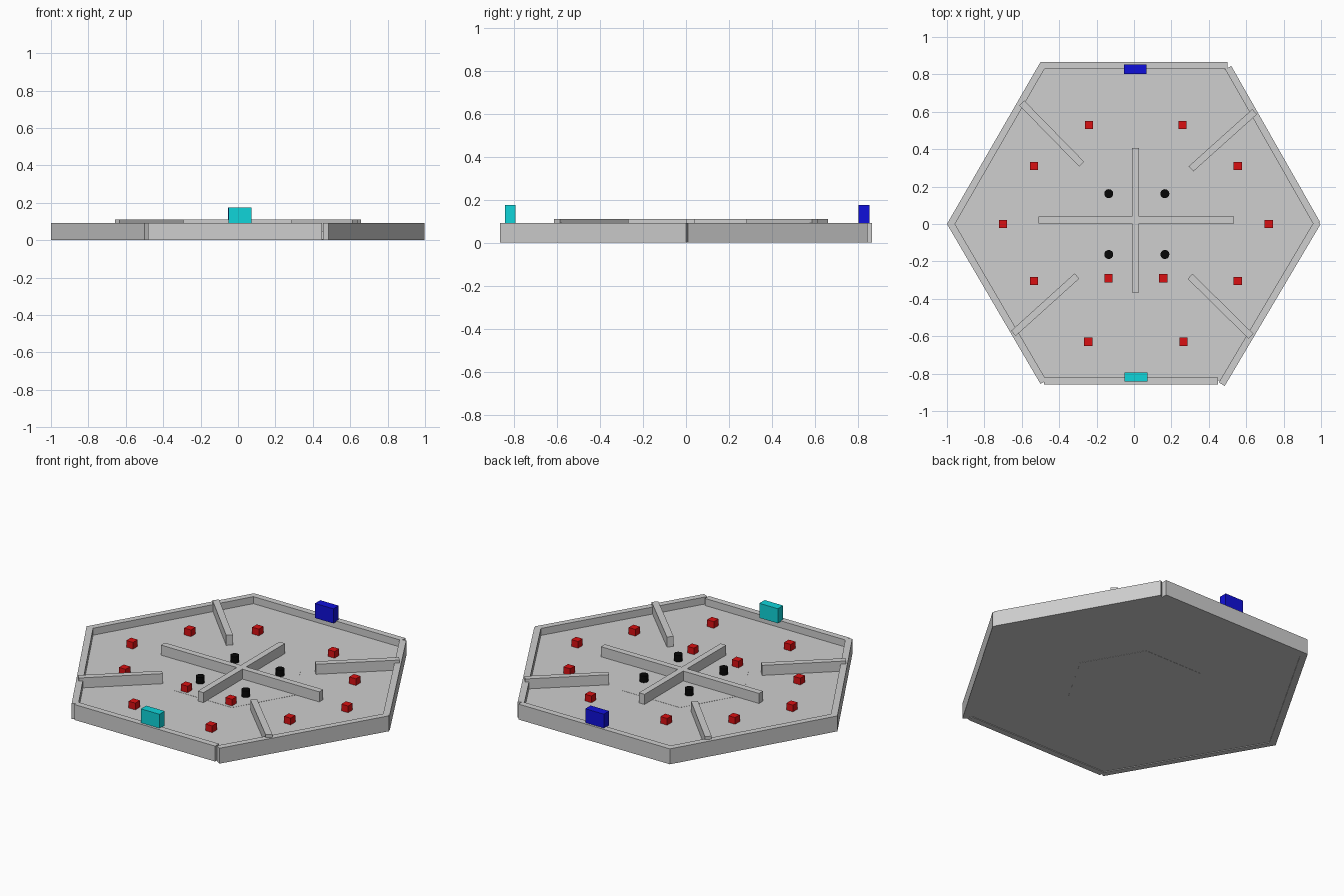
import bpy
from math import atan2, hypot
from mathutils import Vector

default = bpy.data.objects.get("Cube")
if default:
    bpy.data.objects.remove(default, do_unlink=True)


def material(name, r, g, b):
    m = bpy.data.materials.new(name)
    m.use_nodes = True
    m.diffuse_color = (r, g, b, 1)
    bsdf = next(n for n in m.node_tree.nodes if n.type == "BSDF_PRINCIPLED")
    bsdf.inputs["Base Color"].default_value = (r, g, b, 1)
    return m


GREY = material("light grey", 0.62, 0.62, 0.62)
RED = material("red", 0.70, 0.005, 0.006)
BLUE = material("blue", 0.005, 0.005, 0.70)
CYAN = material("cyan", 0.005, 0.66, 0.70)
BLACK = material("black", 0.002, 0.002, 0.002)

FLOOR_TOP, WALL_TOP, BARRIER_TOP = 0.05, 0.092, 0.11
THICK = 0.037


def finish(name, mat):
    ob = bpy.context.object
    ob.name = name
    ob.data.materials.append(mat)
    return ob


def box(name, mat, center, size, z0, z1, angle=0):
    """Upright box with a footprint center and size, between two heights."""
    bpy.ops.mesh.primitive_cube_add(
        size=1, location=(center[0], center[1], (z0 + z1) / 2), rotation=(0, 0, angle))
    ob = finish(name, mat)
    ob.scale = (size[0], size[1], z1 - z0)
    return ob


def beam(name, a, b, z0, z1, inset=0.0):
    """Box running from a to b, shifted to the left of its direction by inset."""
    a, b = Vector(a), Vector(b)
    d = b - a
    side = Vector((-d.y, d.x)).normalized()
    return box(name, GREY, (a + b) / 2 + side * inset,
               (hypot(d.x, d.y), THICK), z0, z1, atan2(d.y, d.x))


def prism(name, mat, sides, radius, center, z0, z1):
    bpy.ops.mesh.primitive_cylinder_add(
        vertices=sides, radius=radius, depth=z1 - z0,
        location=(center[0], center[1], (z0 + z1) / 2))
    return finish(name, mat)


# Hexagonal floor with a smaller center panel, corners pointing along x
for name, radius, z0, z1 in (("floor", 0.965, 0.004, FLOOR_TOP),
                             ("center_panel", 0.38, 0.003, FLOOR_TOP + 0.001)):
    ob = prism(name, GREY, 6, radius, (0, 0), z0, z1)
    ob.rotation_euler.z = atan2(1, 0)

# Perimeter walls, given by their outer edges counterclockwise
walls = {
    "front_wall": ((-0.48, -0.858), (0.45, -0.858)),
    "front_left_wall": ((0.485, -0.866), (0.998, 0.0)),
    "back_left_wall": ((0.995, 0.01), (0.52, 0.845)),
    "back_wall": ((0.50, 0.866), (-0.50, 0.866)),
    "back_right_wall": ((-0.50, 0.866), (-1.0, 0.0)),
    "front_right_wall": ((-1.0, 0.0), (-0.50, -0.855)),
}
for name, (a, b) in walls.items():
    beam(name, a, b, 0, WALL_TOP, THICK / 2)

# Diagonal barriers running inward from the walls
barriers = {
    "back_right_barrier": ((-0.60, 0.647), (-0.28, 0.32)),
    "back_left_barrier": ((0.645, 0.60), (0.305, 0.295)),
    "front_right_barrier": ((-0.645, -0.585), (-0.305, -0.278)),
    "front_left_barrier": ((0.625, -0.60), (0.30, -0.28)),
}
for name, (a, b) in barriers.items():
    beam(name, a, b, FLOOR_TOP - 0.005, BARRIER_TOP)

# Central cross
beam("cross_long_bar", (-0.51, 0.021), (0.535, 0.021), FLOOR_TOP - 0.005, BARRIER_TOP)
beam("cross_short_bar", (0.009, -0.365), (0.009, 0.405), FLOOR_TOP - 0.005, BARRIER_TOP)

# Red cubes, in mirrored pairs about a slightly offset axis
AXIS = 0.01
for half, y in ((0.25, 0.53), (0.545, 0.31), (0.71, 0.0),
                (0.545, -0.305), (0.147, -0.29), (0.254, -0.63)):
    for s in (-1, 1):
        box("red_cube", RED, (AXIS + s * half, y), (0.044, 0.044), FLOOR_TOP, 0.09)

# Black pucks around the cross
for x in (-0.135, 0.165):
    for y in (-0.163, 0.162):
        puck = prism("black_puck", BLACK, 24, 0.024, (x, y), FLOOR_TOP, 0.09)
        bpy.ops.object.shade_smooth_by_angle()

# Goal blocks on the front and back walls
box("back_goal", BLUE, (0.007, 0.828), (0.122, 0.05), 0.088, 0.175)
box("front_goal", CYAN, (0.01, -0.818), (0.122, 0.05), 0.088, 0.175)
